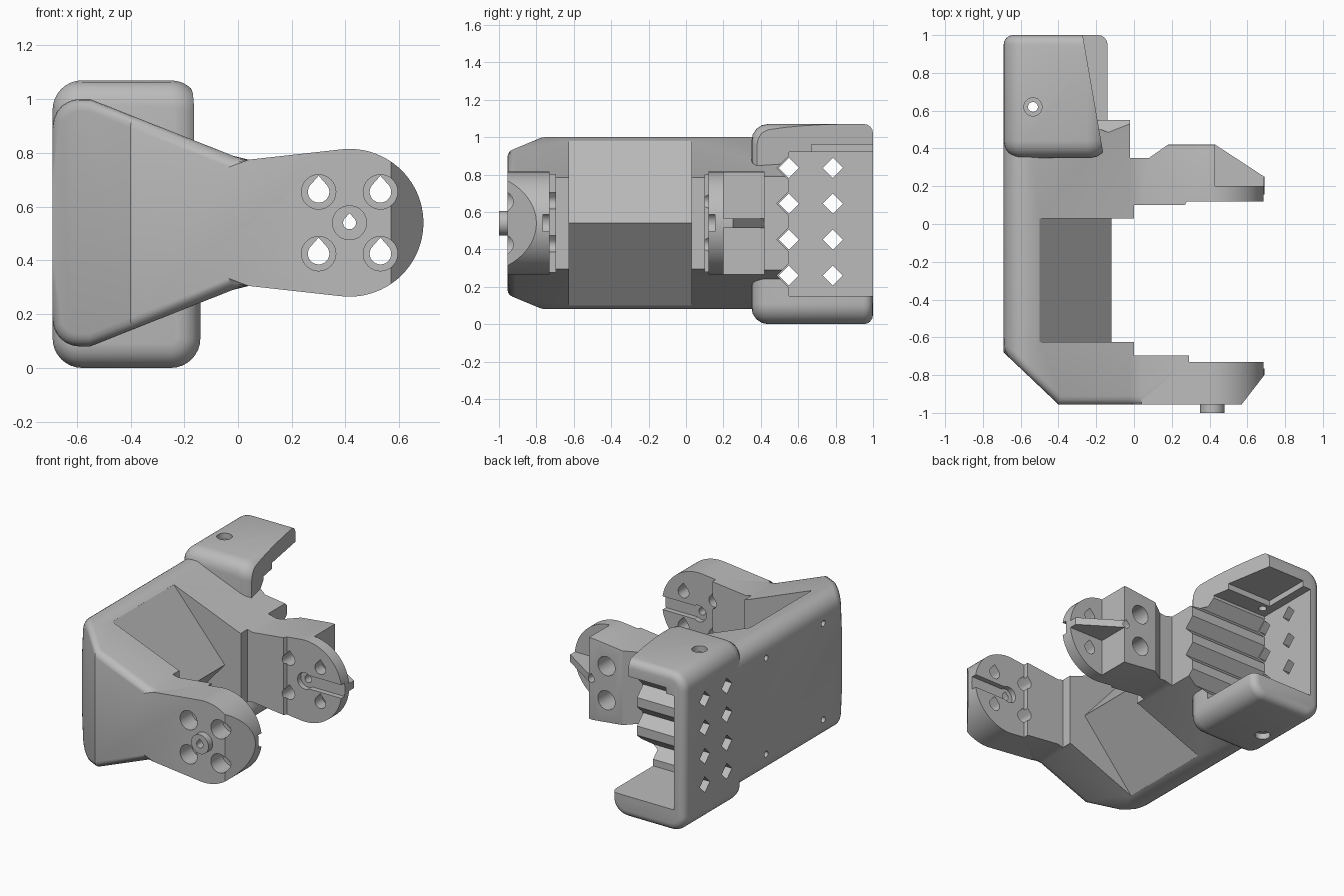
import bpy, bmesh, math
from mathutils import Vector

cube = bpy.data.objects.get("Cube")
if cube:
    bpy.data.objects.remove(cube, do_unlink=True)

grey = bpy.data.materials.new("matte grey")
grey.use_nodes = True
GREY = (0.5, 0.5, 0.5, 1)
grey.diffuse_color = GREY
grey.node_tree.nodes["Principled BSDF"].inputs["Base Color"].default_value = GREY

PIVOT = (0.415, 0.54)
MID = 0.54


def arc(cx, cy, r, start, end, n=8):
    angles = [math.radians(start + (end - start) * i / n) for i in range(n + 1)]
    return [(cx + r * math.cos(a), cy + r * math.sin(a)) for a in angles]


def prism(name, pts, axis, lo, hi):
    """Extrude a closed 2D outline along one axis."""
    place = {"x": lambda p, h: (h, p[0], p[1]),
             "y": lambda p, h: (p[0], h, p[1]),
             "z": lambda p, h: (p[0], p[1], h)}[axis]
    bm = bmesh.new()
    face = bm.faces.new([bm.verts.new(place(p, lo)) for p in pts])
    ext = bmesh.ops.extrude_face_region(bm, geom=[face])
    move = Vector(place((0, 0), hi - lo))
    bmesh.ops.translate(bm, vec=move, verts=[g for g in ext["geom"] if isinstance(g, bmesh.types.BMVert)])
    bmesh.ops.recalc_face_normals(bm, faces=bm.faces)
    mesh = bpy.data.meshes.new(name)
    bm.to_mesh(mesh)
    bm.free()
    mesh.materials.append(grey)
    obj = bpy.data.objects.new(name, mesh)
    bpy.context.collection.objects.link(obj)
    return obj


def box(name, x, y, z):
    return prism(name, [(x[0], y[0]), (x[1], y[0]), (x[1], y[1]), (x[0], y[1])], "z", *z)


def disc(name, c, r, axis, lo, hi, n=32):
    return prism(name, arc(*c, r, 0, 360 - 360 / n, n - 1), axis, lo, hi)


def combine(target, cutter, op="DIFFERENCE", keep=False):
    mod = target.modifiers.new("cut", "BOOLEAN")
    mod.operation, mod.object, mod.solver = op, cutter, "EXACT"
    bpy.context.view_layer.objects.active = target
    bpy.ops.object.modifier_apply(modifier=mod.name)
    if not keep:
        bpy.data.objects.remove(cutter, do_unlink=True)


def round_edges(obj, rule, offset, segments=4):
    bm = bmesh.new()
    bm.from_mesh(obj.data)
    bm.normal_update()
    edges = [e for e in bm.edges if len(e.link_faces) == 2
             and e.calc_face_angle(0) > 0.3 and rule(e)]
    bmesh.ops.bevel(bm, geom=edges, offset=offset, segments=segments,
                    profile=0.5, affect="EDGES", clamp_overlap=True)
    bm.to_mesh(obj.data)
    bm.free()


# Bracket body: the funnel side outline crossed with the C-shaped plan
upper = arc(-0.59, 0.9, 0.1, 180, 90, 6) + [(-0.55, 1.0), (-0.02, 0.79), (0.04, 0.775)]
lower = [(x, 2 * MID - z) for x, z in reversed(upper)]
body = prism("bracket_body", upper + arc(*PIVOT, 0.275, 98, -98, 48) + lower, "y", -1.2, 1.2)
plan = [(-0.69, 0.55), (-0.69, -0.68), (-0.4, -0.955), (0.57, -0.955), (0.69, -0.8),
        (0.69, -0.73), (0.29, -0.73), (0.29, -0.695), (0, -0.695), (0, -0.625),
        (-0.5, -0.625), (-0.5, 0.03), (0, 0.03), (0, 0.1), (0.27, 0.1), (0.28, 0.12),
        (0.69, 0.12), (0.69, 0.25), (0.43, 0.42), (0.18, 0.42), (0.08, 0.35),
        (-0.02, 0.35), (-0.02, 0.55)]
combine(body, prism("plan_helper", plan, "z", -0.2, 1.3), "INTERSECT")


def outer_rim(e):
    mid = (e.verts[0].co + e.verts[1].co) / 2
    slopes = sorted(abs(f.normal.z) for f in e.link_faces)
    on_front = mid.y < -0.95 and mid.x < 0.2
    on_side = mid.x < -0.685 and mid.y < 0.5
    on_chamfer = mid.x < -0.39 and mid.y < -0.68
    if not (on_front or on_side or on_chamfer):
        return False
    outward = any(abs(f.normal.z) < 0.01 and (f.normal.x < -0.5 or f.normal.y < -0.5) for f in e.link_faces)
    return outward and slopes[1] > 0.05


round_edges(body, outer_rim, 0.045)
round_edges(body, lambda e: all(v.co.y > 0.415 and 0.17 < v.co.x < 0.44 for v in e.verts)
            and abs(e.verts[0].co.z - e.verts[1].co.z) < 0.05, 0.05)

# Ridge wedge between the arms
prism("wedge_spine", [(-0.52, 0.985), (-0.5, 0.98), (-0.12, MID), (-0.5, 0.1), (-0.52, 0.095)],
      "y", -0.63, 0.035)

# Pivot pin on the front arm
pin = disc("pivot_pin", PIVOT, 0.065, "y", -1.0, -0.94)

# Pockets beside the thin rib behind the rear arm
for z in ((MID + 0.025, 0.95), (0.1, MID - 0.025)):
    combine(body, box("pocket", (0.43, 0.8), (0.2, 0.6), z))

# Screw holes: teardrops with counterbores on both outer faces
def teardrop(c, r):
    return arc(*c, r, -215, 35, 20) + [(c[0], c[1] + 1.5 * r)]


for dx in (-0.115, 0.115):
    for dz in (-0.115, 0.115):
        c = (PIVOT[0] + dx, PIVOT[1] + dz)
        combine(body, prism("screw_hole", teardrop(c, 0.04), "y", -1.1, 0.6))
        combine(body, disc("front_bore", c, 0.064, "y", -1.1, -0.83))
        combine(body, disc("rear_bore", c, 0.064, "y", 0.22, 0.6))
centre = prism("centre_hole", teardrop(PIVOT, 0.024), "y", -1.1, 0.6)
combine(body, centre, keep=True)
combine(pin, centre)

# Cable slots across the facing sides of both discs
for y in ((-0.765, -0.7), (0.09, 0.155)):
    combine(body, disc("slot_end", PIVOT, 0.055, "y", *y))
    combine(body, box("slot", (PIVOT[0], 0.8), y, (MID - 0.045, MID + 0.045)))

# Mounting holes in the flat side plate
for y in (-0.48, 0.13):
    for z in (0.215, 0.865):
        combine(body, disc("mount_hole", (y, z), 0.02, "x", -0.8, -0.6, 16))

# Rear housing: rounded shell open toward the right and back
r = 0.11
outline = (arc(-0.69 + r, r, r, 180, 270) + arc(-0.14 - r, r, r, 270, 360)
           + arc(-0.14 - r, 1.07 - r, r, 0, 90) + arc(-0.69 + r, 1.07 - r, r, 90, 180))
housing = prism("rear_housing", outline, "y", 0.35, 1.0)
round_edges(housing, lambda e: all(v.co.y > 0.99 for v in e.verts), 0.05)
round_edges(housing, lambda e: all(v.co.y < 0.36 for v in e.verts), 0.09)
combine(housing, box("interior", (-0.61, 0.2), (0.55, 1.2), (0.15, 0.92)))
combine(housing, box("lid_recess", (-0.55, 0.2), (0.67, 1.2), (0.9, 0.96)))
combine(housing, prism("lid_slant", [(-0.28, 1.05), (-0.15, 0.3), (0.1, 0.3), (0.1, 1.05)],
                       "z", 0.7, 1.2))

# Lid fastener hole with a wider mouth
lid = (-0.535, 0.62)
combine(housing, disc("lid_hole", lid, 0.026, "z", -0.1, 1.2))
combine(housing, disc("lid_mouth", lid, 0.048, "z", 1.03, 1.2))
combine(housing, disc("base_mouth", lid, 0.048, "z", -0.1, 0.04))

# Toothed wall and diamond vents share the same spacing
for i in range(4):
    z = 0.26 + 0.192 * i
    groove = prism("groove", [(0.485, z), (0.56, z - 0.075), (0.56, z + 0.075)], "x", -0.61, 0.2)
    combine(body, groove, keep=True)
    combine(housing, groove)
    for y in (0.55, 0.785):
        vent = prism("vent", arc(y, z, 0.054, 0, 270, 3), "x", -0.9, -0.5)
        combine(body, vent, keep=True)
        combine(housing, vent)

# Smooth the rounded surfaces and keep hard edges
bpy.ops.object.select_all(action="DESELECT")
for obj in bpy.context.scene.objects:
    if obj.type == "MESH" and grey.name in obj.data.materials:
        obj.select_set(True)
        bpy.context.view_layer.objects.active = obj
bpy.ops.object.shade_smooth_by_angle(angle=math.radians(30))
